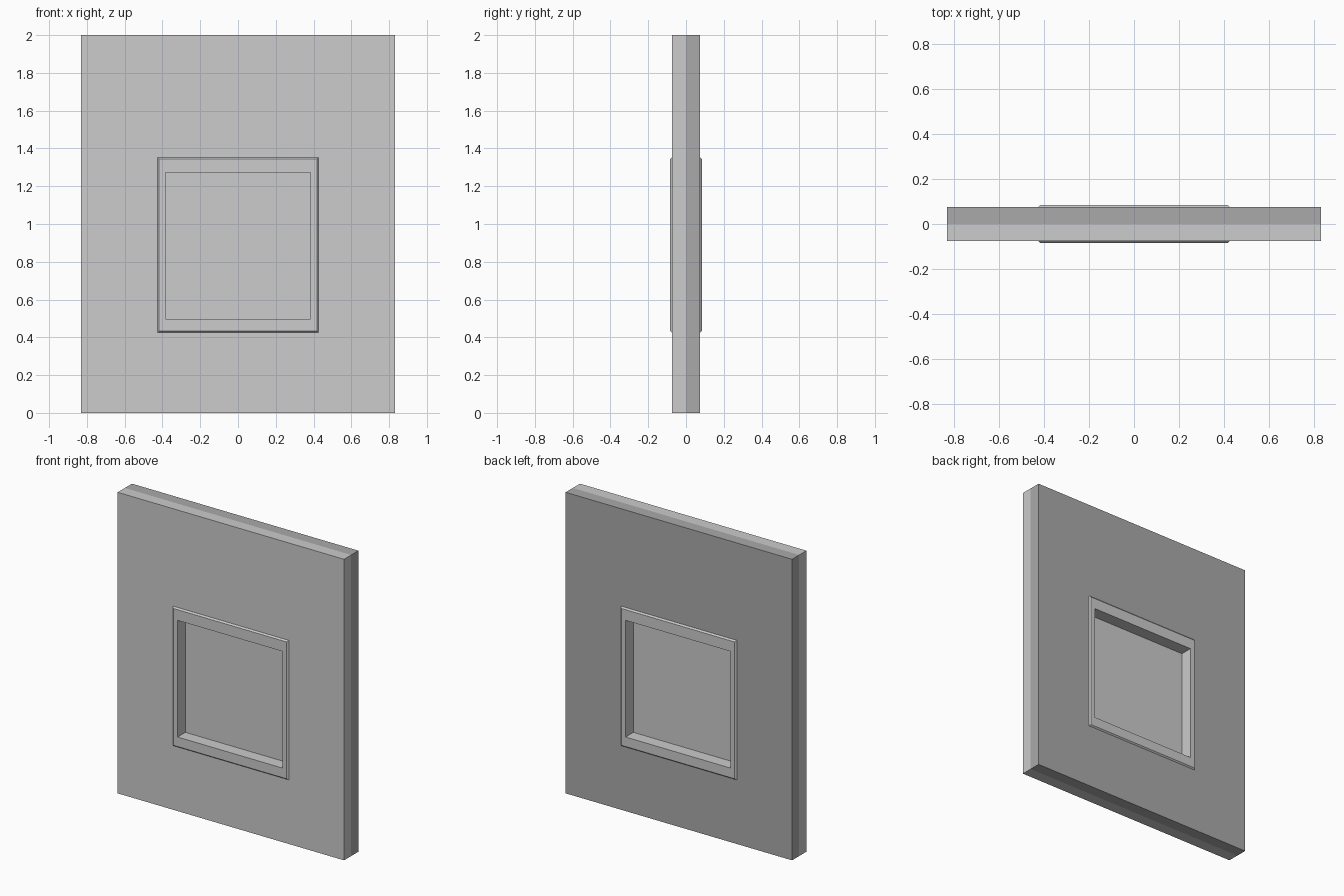
import bpy
import bmesh

if "Cube" in bpy.data.objects:
    bpy.data.objects.remove(bpy.data.objects["Cube"])


def material(name, grey):
    m = bpy.data.materials.new(name)
    m.diffuse_color = (grey, grey, grey, 1.0)
    m.use_nodes = True
    m.node_tree.nodes["Principled BSDF"].inputs["Base Color"].default_value = m.diffuse_color
    return m


LIGHT = material("light grey", 0.604)
DARK = material("mid grey", 0.402)

# Rectangles as (x half width, z bottom, z top)
WALL = (0.832, 0.0, 2.0)
FRAME = (0.428, 0.424, 1.355)
FRAME_FACE = (0.417, 0.434, 1.343)
OPENING = (0.385, 0.497, 1.272)
WALL_Y, FRAME_Y = 0.075, 0.084


def rect_ring(name, loops, mat):
    """Loft a closed ring through a list of (rectangle, y) loops."""
    bm = bmesh.new()
    rows = []
    for (w, z0, z1), y in loops:
        rows.append([bm.verts.new((x, y, z)) for x, z in
                     ((-w, z0), (w, z0), (w, z1), (-w, z1))])
    for i, a in enumerate(rows):
        b = rows[(i + 1) % len(rows)]
        for k in range(4):
            n = (k + 1) % 4
            bm.faces.new((a[k], a[n], b[n], b[k]))
    bmesh.ops.recalc_face_normals(bm, faces=bm.faces)
    mesh = bpy.data.meshes.new(name)
    bm.to_mesh(mesh)
    bm.free()
    mesh.materials.append(mat)
    obj = bpy.data.objects.new(name, mesh)
    bpy.context.collection.objects.link(obj)


# Wall: front and back leaves meeting at y = 0, with the window hole
HOLE = (FRAME[0] - 0.004, FRAME[1] + 0.004, FRAME[2] - 0.004)
for name, s, mat in (("wall_front", -1, LIGHT), ("wall_back", 1, DARK)):
    rect_ring(name, [(WALL, 0), (WALL, s * WALL_Y),
                     (HOLE, s * WALL_Y), (HOLE, 0)], mat)

# Window frame: runs through the wall, chamfered where it stands proud
rect_ring("window_frame", [
    (FRAME, -WALL_Y + 0.002), (FRAME_FACE, -FRAME_Y), (OPENING, -FRAME_Y),
    (OPENING, FRAME_Y), (FRAME_FACE, FRAME_Y), (FRAME, WALL_Y - 0.002)], LIGHT)

# Window pane: thin sheet in the middle of the opening
w, z0, z1 = OPENING
bpy.ops.mesh.primitive_cube_add(size=1, location=(0, 0, (z0 + z1) / 2))
pane = bpy.context.object
pane.name = "window_pane"
pane.scale = (2 * w + 0.004, 0.004, z1 - z0 + 0.004)
pane.data.materials.append(LIGHT)
